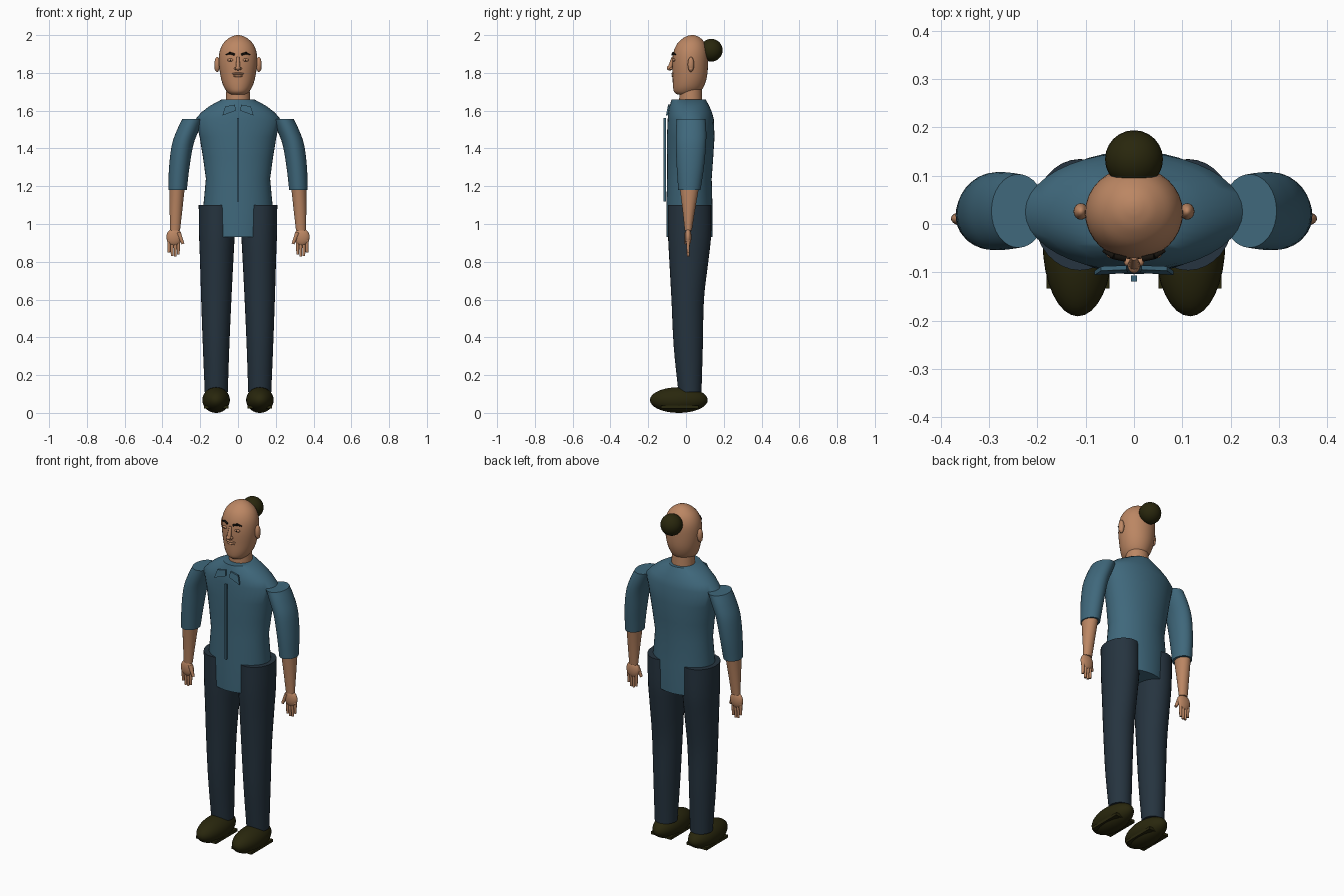
import bpy, bmesh, math
from mathutils import Vector, Matrix

if "Cube" in bpy.data.objects:
    bpy.data.objects.remove(bpy.data.objects["Cube"])


def material(name, rgb):
    m = bpy.data.materials.new(name)
    m.diffuse_color = (*rgb, 1)
    m.use_nodes = True
    m.node_tree.nodes["Principled BSDF"].inputs["Base Color"].default_value = m.diffuse_color
    return m


SKIN = material("skin", (0.50, 0.24, 0.125))
SHIRT = material("blue shirt", (0.050, 0.138, 0.200))
TROUSERS = material("dark trousers", (0.019, 0.034, 0.050))
DARK = material("dark olive", (0.022, 0.020, 0.004))
BLACK = material("brow black", (0.008, 0.006, 0.004))


def finish(name, bm, mat, angle=40):
    bmesh.ops.recalc_face_normals(bm, faces=bm.faces)
    mesh = bpy.data.meshes.new(name)
    bm.to_mesh(mesh)
    bm.free()
    mesh.materials.append(mat)
    ob = bpy.data.objects.new(name, mesh)
    bpy.context.collection.objects.link(ob)
    bpy.ops.object.select_all(action='DESELECT')
    ob.select_set(True)
    bpy.context.view_layer.objects.active = ob
    bpy.ops.object.shade_smooth_by_angle(angle=math.radians(angle))
    return ob


def smooth_rings(rings, steps=4):
    """Catmull-Rom interpolation through the rings."""
    out = []
    for i in range(len(rings) - 1):
        p = [Vector(rings[max(0, min(len(rings) - 1, i + k))]) for k in (-1, 0, 1, 2)]
        for s in range(steps):
            t = s / steps
            out.append(0.5 * (2 * p[1] + (p[2] - p[0]) * t
                       + (2 * p[0] - 5 * p[1] + 4 * p[2] - p[3]) * t * t
                       + (3 * p[1] - p[0] - 3 * p[2] + p[3]) * t ** 3))
    return out + [Vector(rings[-1])]


def loft(name, rings, mat, side=1, soft=True, n=32):
    """Stacked ellipses given as (z, centre x, centre y, radius x, radius y)."""
    bm = bmesh.new()
    loops = []
    for z, cx, cy, rx, ry in (smooth_rings([Vector(r) for r in rings]) if soft else rings):
        loops.append([bm.verts.new((side * (cx + rx * math.cos(math.tau * k / n)),
                                    cy + ry * math.sin(math.tau * k / n), z)) for k in range(n)])
    for a, b in zip(loops, loops[1:]):
        for k in range(n):
            bm.faces.new((a[k], a[(k + 1) % n], b[(k + 1) % n], b[k]))
    bm.faces.new(loops[0])
    bm.faces.new(loops[-1])
    return finish(name, bm, mat)


def ball(name, centre, radii, mat, tilt=0, u=24, v=14):
    bm = bmesh.new()
    m = Matrix.Translation(centre) @ Matrix.Rotation(tilt, 4, 'Y') @ Matrix.Diagonal((*radii, 1))
    bmesh.ops.create_uvsphere(bm, u_segments=u, v_segments=v, radius=1, matrix=m)
    return finish(name, bm, mat, 60)


def box(name, centre, size, mat):
    bm = bmesh.new()
    bmesh.ops.create_cube(bm, size=1, matrix=Matrix.Translation(centre) @ Matrix.Diagonal((*size, 1)))
    return finish(name, bm, mat)


def rod(name, a, b, r1, r2, mat):
    a, b = Vector(a), Vector(b)
    d = b - a
    bm = bmesh.new()
    m = Matrix.Translation((a + b) / 2) @ d.to_track_quat('Z', 'Y').to_matrix().to_4x4()
    bmesh.ops.create_cone(bm, cap_ends=True, segments=12, radius1=r1, radius2=r2,
                          depth=d.length, matrix=m)
    return finish(name, bm, mat)


# Head, neck and hair bun
loft("head", [(1.685, 0, 0.0, 0.040, 0.045), (1.70, 0, 0.005, 0.058, 0.068),
              (1.73, 0, 0.013, 0.077, 0.082), (1.78, 0, 0.020, 0.092, 0.091),
              (1.85, 0, 0.022, 0.101, 0.095), (1.91, 0, 0.025, 0.098, 0.091),
              (1.955, 0, 0.028, 0.079, 0.074), (1.985, 0, 0.031, 0.047, 0.045),
              (1.997, 0, 0.033, 0.020, 0.020), (2.0, 0, 0.034, 0.004, 0.004)], SKIN)
loft("neck", [(1.63, 0, 0.025, 0.064, 0.062), (1.75, 0, 0.025, 0.061, 0.058)], SKIN, soft=False)
ball("hair_bun", (0, 0.134, 1.92), (0.060, 0.060, 0.060), DARK)

# Nose and mouth
rod("nose_bridge", (0, -0.068, 1.885), (0, -0.084, 1.83), 0.007, 0.012, SKIN)
ball("nose_tip", (0, -0.086, 1.826), (0.013, 0.016, 0.013), SKIN)
ball("upper_lip", (0, -0.068, 1.796), (0.031, 0.010, 0.006), SKIN)
ball("lower_lip", (0, -0.066, 1.784), (0.025, 0.010, 0.007), SKIN)

# Torso with a shirt tail that drops between the legs
loft("shirt_torso", [(0.93, 0, 0.018, 0.160, 0.122), (1.10, 0, 0.018, 0.183, 0.122),
                     (1.24, 0, 0.018, 0.170, 0.118), (1.35, 0, 0.022, 0.185, 0.122),
                     (1.46, 0, 0.025, 0.203, 0.126), (1.555, 0, 0.025, 0.225, 0.122),
                     (1.59, 0, 0.022, 0.195, 0.116), (1.625, 0, 0.018, 0.150, 0.105),
                     (1.66, 0, 0.014, 0.085, 0.090)], SHIRT, soft=False, n=40)
box("shirt_placket", (0, -0.113, 1.34), (0.012, 0.012, 0.44), SHIRT)

for side, label in ((1, "left"), (-1, "right")):
    # Facial pairs
    ball(label + "_ear", (side * 0.110, 0.026, 1.845), (0.015, 0.017, 0.040), SKIN)
    ball(label + "_ear_lobe", (side * 0.113, 0.026, 1.822), (0.011, 0.011, 0.012), SKIN)
    ball(label + "_nostril", (side * 0.013, -0.078, 1.823), (0.008, 0.009, 0.007), SKIN, u=12, v=8)
    ball(label + "_eye", (side * 0.040, -0.064, 1.868), (0.017, 0.008, 0.008), SKIN)
    ball(label + "_pupil", (side * 0.040, -0.071, 1.868), (0.004, 0.003, 0.004), BLACK, u=12, v=8)
    rod(label + "_inner_brow", (side * 0.018, -0.072, 1.897), (side * 0.042, -0.067, 1.905),
        0.006, 0.006, BLACK)
    rod(label + "_outer_brow", (side * 0.042, -0.067, 1.905), (side * 0.064, -0.055, 1.897),
        0.006, 0.003, BLACK)

    # Collar flap
    bm = bmesh.new()
    flap = [(0.012, 1.600), (0.016, 1.632), (0.068, 1.622), (0.082, 1.575), (0.045, 1.588)]
    back = [bm.verts.new((side * x, -0.086 + 0.20 * (z - 1.63), z)) for x, z in flap]
    front = [bm.verts.new(v.co + Vector((0, -0.009, 0))) for v in back]
    bm.faces.new(back)
    bm.faces.new(front)
    for k in range(5):
        bm.faces.new((back[k], back[(k + 1) % 5], front[(k + 1) % 5], front[k]))
    finish(label + "_collar", bm, SHIRT)

    # Sleeve and forearm
    loft(label + "_sleeve", [(1.18, 0.320, 0.018, 0.049, 0.059), (1.30, 0.311, 0.023, 0.054, 0.072),
                             (1.42, 0.293, 0.026, 0.057, 0.080), (1.50, 0.264, 0.027, 0.058, 0.080),
                             (1.555, 0.239, 0.027, 0.056, 0.076)], SHIRT, side)
    loft(label + "_forearm", [(0.965, 0.333, 0.012, 0.026, 0.019), (1.08, 0.328, 0.015, 0.034, 0.034),
                              (1.20, 0.322, 0.018, 0.041, 0.052)], SKIN, side)

    # Hand
    ball(label + "_palm", (side * 0.338, 0.011, 0.931), (0.041, 0.018, 0.046), SKIN)
    for i, tip in enumerate((0.838, 0.828, 0.830, 0.850)):
        x = 0.315 + 0.0165 * i
        rod(f"{label}_finger_{i + 1}", (side * x, 0.012, 0.925), (side * (x + 0.001), 0.011, tip),
            0.010, 0.007, SKIN)
        ball(f"{label}_knuckle_{i + 1}", (side * x, 0.011, 0.912), (0.011, 0.012, 0.012), SKIN, u=12, v=8)
    rod(label + "_thumb", (side * 0.315, 0.005, 0.955), (side * 0.291, 0.0, 0.895), 0.012, 0.008, SKIN)

    # Trouser leg
    loft(label + "_trouser_leg", [(0.11, 0.115, 0.021, 0.061, 0.061), (0.35, 0.116, 0.012, 0.070, 0.077),
                                  (0.60, 0.115, 0.009, 0.080, 0.086), (0.80, 0.113, 0.015, 0.088, 0.103),
                                  (0.94, 0.112, 0.019, 0.094, 0.114), (1.10, 0.112, 0.019, 0.096, 0.115)],
         TROUSERS, side)

    # Shoe and flat sole
    ball(label + "_shoe", (side * 0.116, -0.038, 0.068), (0.073, 0.153, 0.068), DARK, u=32, v=18)
    box(label + "_sole", (side * 0.116, -0.033, 0.030), (0.130, 0.200, 0.016), DARK)
